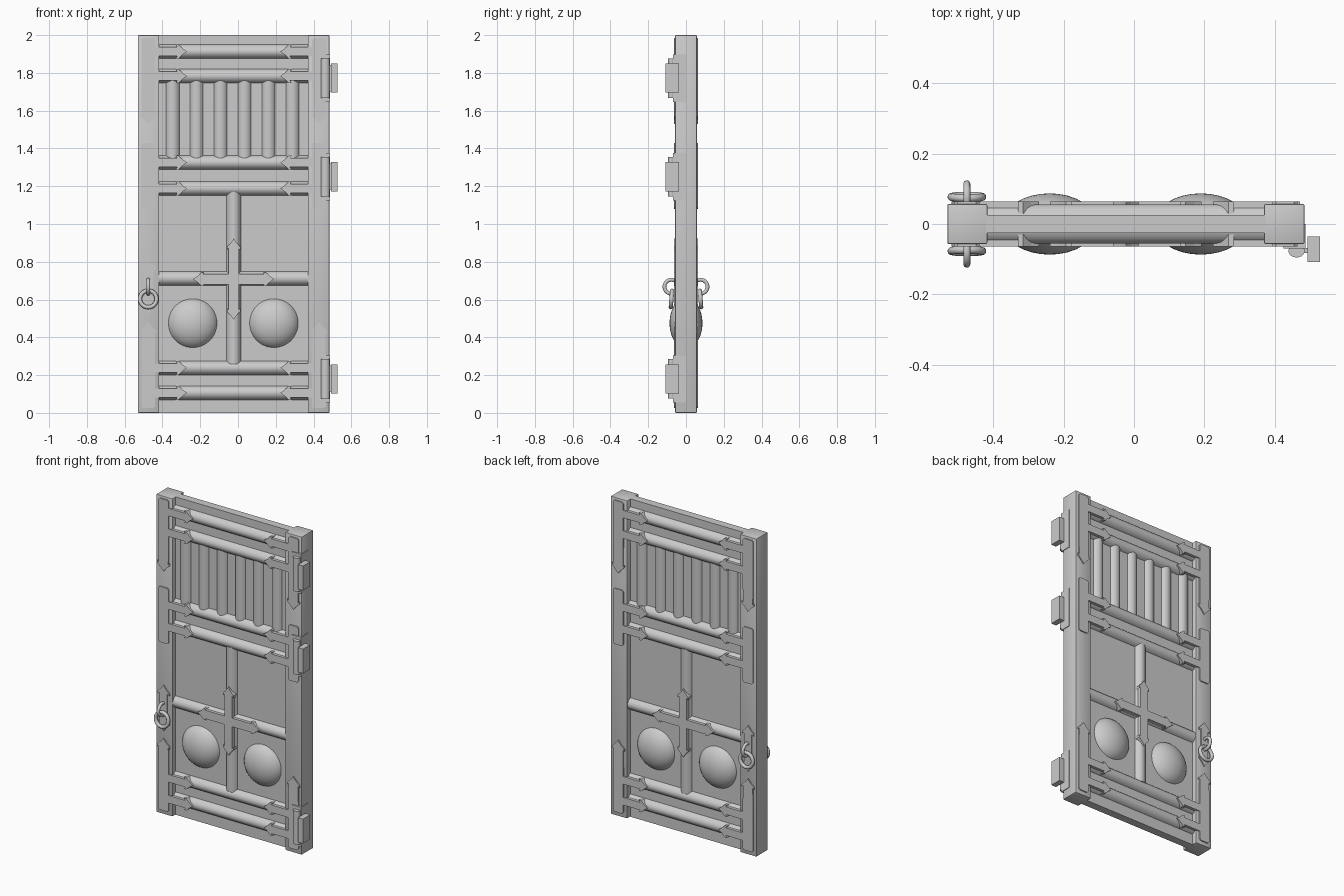
import bpy, bmesh, math
from mathutils import Matrix, Vector

if "Cube" in bpy.data.objects:
    bpy.data.objects.remove(bpy.data.objects["Cube"])

CX = -0.023          # centre line of the door leaf


def finish(name, bm, smooth=True):
    bmesh.ops.recalc_face_normals(bm, faces=bm.faces)
    me = bpy.data.meshes.new(name)
    bm.to_mesh(me)
    bm.free()
    ob = bpy.data.objects.new(name, me)
    bpy.context.collection.objects.link(ob)
    if smooth:
        bpy.context.view_layer.objects.active = ob
        ob.select_set(True)
        bpy.ops.object.shade_smooth_by_angle(angle=math.radians(35))
        ob.select_set(False)
    return ob


def box(name, x, y, z, bevel=0):
    bm = bmesh.new()
    size = [b - a for a, b in (x, y, z)]
    mid = [(a + b) / 2 for a, b in (x, y, z)]
    bmesh.ops.create_cube(bm, size=1, matrix=Matrix.Translation(mid) @ Matrix.Diagonal((*size, 1)))
    if bevel:
        bmesh.ops.bevel(bm, geom=bm.edges[:], offset=bevel, segments=2, profile=0.5, affect='EDGES')
    return finish(name, bm, bool(bevel))


def rod(name, a, b, side, depth):
    """Elliptical rod from a to b; side = half width in the door plane, depth = half width in y."""
    a, b = Vector(a), Vector(b)
    horizontal = abs(b.x - a.x) > abs(b.z - a.z)
    m = Matrix.Diagonal((side, depth, (b - a).length, 1))
    if horizontal:
        m = Matrix.Rotation(math.pi / 2, 4, 'Y') @ m
    bm = bmesh.new()
    bmesh.ops.create_cone(bm, cap_ends=True, segments=32, radius1=1, radius2=1, depth=1,
                          matrix=Matrix.Translation((a + b) / 2) @ m)
    return finish(name, bm)


def plate(name, pts, sy):
    """Flat iron plate from an x-z outline, on the front (sy=-1) or back (sy=1)."""
    bm = bmesh.new()
    f = bm.faces.new([bm.verts.new((x, sy * 0.03, z)) for x, z in pts])
    ext = bmesh.ops.extrude_face_region(bm, geom=[f])
    bmesh.ops.translate(bm, vec=(0, sy * 0.034, 0),
                        verts=[v for v in ext['geom'] if isinstance(v, bmesh.types.BMVert)])
    return finish(name, bm, False)


def arrow(base, d, length, w, hw):
    """Outline of one arrow arm, starting on the right of direction d (counter-clockwise)."""
    b, d = Vector(base), Vector(d)
    n = Vector((d.y, -d.x))
    half = [(0, w), (length - 0.052, w), (length - 0.06, hw), (length - 0.045, hw),
            (length - 0.022, hw * 0.42)]
    out = [b + d * t + n * s for t, s in half] + [b + d * length]
    return out + [b + d * t - n * s for t, s in reversed(half)]


def ring(name, centre, axis, major, minor, tilt=0):
    bpy.ops.mesh.primitive_torus_add(major_radius=major, minor_radius=minor, major_segments=32,
                                     minor_segments=12, location=centre,
                                     rotation=(math.pi / 2 + tilt, 0, 0) if axis == 'Y' else (0, math.pi / 2, 0))
    bpy.context.object.name = name
    bpy.ops.object.shade_smooth()


# Frame: two stiles and the thin backing panel
box("left_stile", (-0.53, -0.417), (-0.057, 0.057), (0, 2), 0.004)
box("right_stile", (0.37, 0.484), (-0.057, 0.057), (0, 2), 0.004)
box("panel", (-0.43, 0.38), (-0.025, 0.025), (0, 2))

# Rounded rails in three pairs
rails = [1.913, 1.783, 1.325, 1.188, 0.238, 0.106]
for i, z in enumerate(rails):
    rod(f"rail_{i}", (-0.42, 0, z), (0.375, 0, z), 0.042, 0.056)

# Cross bars of the lower panel and slats of the upper one
rod("cross_rail", (-0.42, 0, 0.712), (0.375, 0, 0.712), 0.042, 0.054)
rod("centre_post", (CX, 0, 0.26), (CX, 0, 1.17), 0.043, 0.054)
for i in range(6):
    x = -0.346 + i * 0.1268
    rod(f"slat_{i}", (x, 0, 1.34), (x, 0, 1.76), 0.042, 0.046)

# Domed bosses, showing on both faces
for name, x in (("left_boss", -0.24), ("right_boss", 0.19)):
    bm = bmesh.new()
    bmesh.ops.create_uvsphere(bm, u_segments=32, v_segments=24, radius=1,
                              matrix=Matrix.Translation((x, 0, 0.475)) @ Matrix.Diagonal((0.135, 0.087, 0.135, 1)))
    finish(name, bm)


def strap_outline(z0, z1, arms, tip):
    """Left-hand strap: vertical plate with arms; tip = -1 arrow down, 1 up, 0 plain."""
    xl, xr, xm, c = -0.511, -0.439, -0.475, 0.01
    pts = []
    if tip == -1:
        a = arrow((xm, z0 + 0.2), (0, -1), 0.2, 0.034, 0.043)
        pts += [Vector((xl, z0 + 0.2))] + a[1:-1] + [Vector((xr, z0 + 0.2))]
    else:
        pts += [Vector(p) for p in ((xl, z0 + c), (xl + c, z0), (xr - c, z0), (xr, z0 + c))]
    for z in sorted(arms):
        pts += arrow((xr, z), (1, 0), 0.169, 0.024, 0.037)
    if tip == 1:
        a = arrow((xm, z1 - 0.2), (0, 1), 0.2, 0.034, 0.043)
        pts += [Vector((xr, z1 - 0.2))] + a[1:-1] + [Vector((xl, z1 - 0.2))]
    else:
        pts += [Vector(p) for p in ((xr, z1 - c), (xr - c, z1), (xl + c, z1), (xl, z1 - c))]
    return pts


straps = {"top_strap": strap_outline(1.53, 1.985, rails[0:2], -1),
          "middle_strap": strap_outline(1.08, 1.43, rails[2:4], 0),
          "bottom_strap": strap_outline(0.025, 0.48, rails[4:6], 1)}
cross = []
for d in ((1, 0), (0, 1), (-1, 0), (0, -1)):
    n = Vector((d[1], -d[0]))
    cross += arrow(Vector((CX, 0.708)) + Vector(d) * 0.027, d, 0.188, 0.027, 0.036)[1:-1]
    cross.append(Vector((CX, 0.708)) + Vector(d) * 0.027 - n * 0.027)

for sy, face in ((-1, "front"), (1, "back")):
    # Iron straps, cross plate and handle plate
    for name, pts in straps.items():
        plate(f"{name}_left_{face}", pts, sy)
        plate(f"{name}_right_{face}", [(2 * CX - x, z) for x, z in pts], sy)
    plate(f"cross_plate_{face}", cross, sy)
    up = arrow((-0.475, 0.67), (0, 1), 0.145, 0.025, 0.04)
    down = arrow((-0.475, 0.67), (0, -1), 0.145, 0.025, 0.04)
    plate(f"handle_plate_{face}", up[1:-1] + down[1:-1], sy)
    # Staple ring with a hanging pull ring
    ring(f"staple_{face}", (-0.475, sy * 0.077, 0.668), 'X', 0.037, 0.01)
    ring(f"pull_ring_{face}", (-0.475, sy * 0.077, 0.603), 'Y', 0.044, 0.011, sy * 0.08)

# Hinges on the right edge: leaf, pin and wall block
for i, z in enumerate((0.18, 1.25, 1.772)):
    box(f"hinge_leaf_{i}", (0.425, 0.488), (-0.07, 0.0), (z - 0.125, z + 0.125))
    rod(f"hinge_pin_{i}", (0.462, -0.077, z - 0.105), (0.462, -0.077, z + 0.105), 0.023, 0.018)
    box(f"hinge_link_{i}", (0.46, 0.5), (-0.083, -0.068), (z - 0.07, z + 0.07))
    box(f"hinge_block_{i}", (0.493, 0.528), (-0.108, -0.036), (z - 0.077, z + 0.077))
